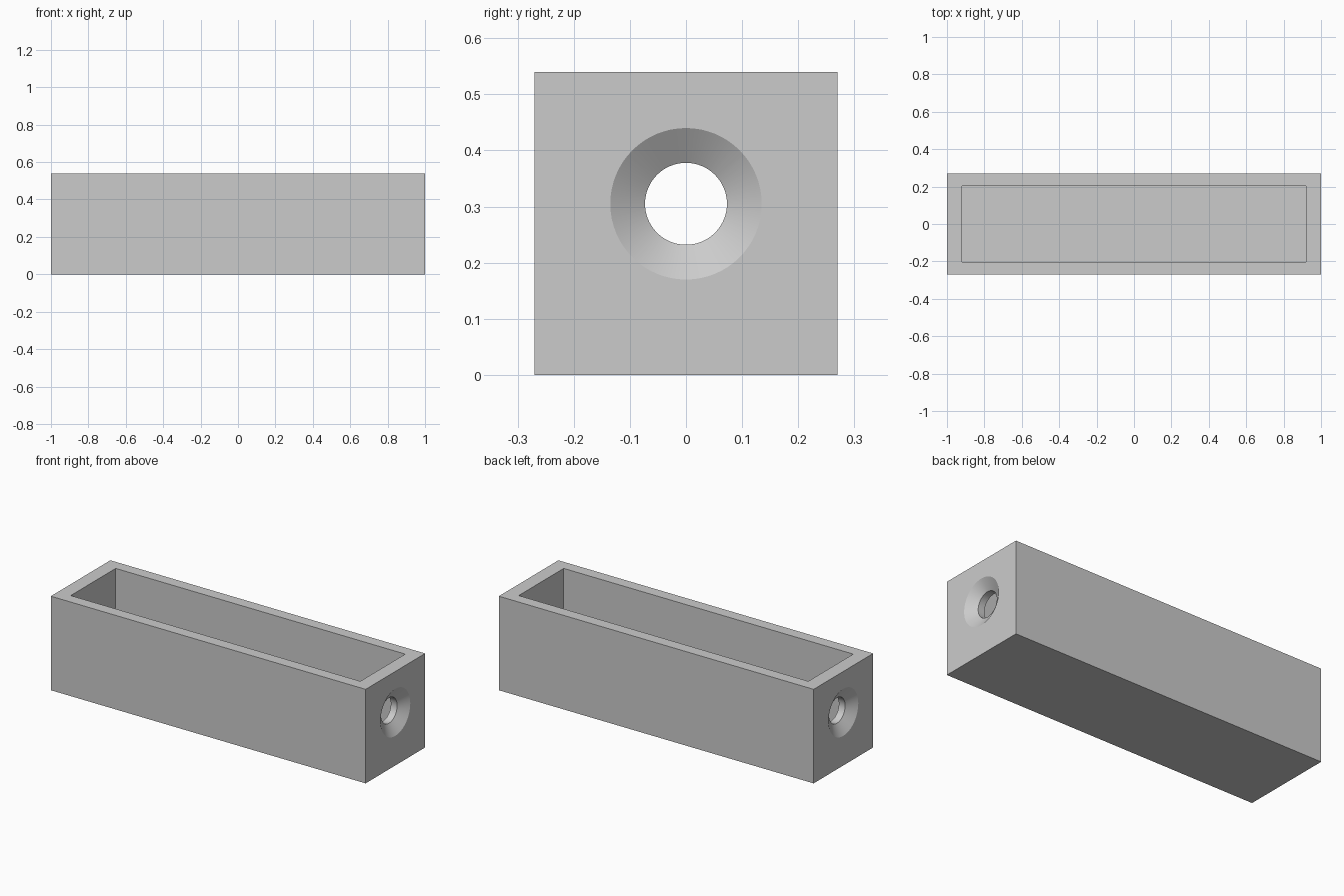
import bpy
from math import radians

# Overall sizes
LENGTH, WIDTH, HEIGHT = 2.0, 0.54, 0.54
WALL_X, WALL_Y, FLOOR = 0.08, 0.066, 0.07
HOLE_Z, HOLE_R, SINK_R, SINK_DEPTH = 0.305, 0.073, 0.135, 0.04

if "Cube" in bpy.data.objects:
    bpy.data.objects.remove(bpy.data.objects["Cube"], do_unlink=True)

grey = bpy.data.materials.new("plain_grey")
grey.use_nodes = True
colour = (0.6, 0.6, 0.6, 1)
grey.diffuse_color = colour
grey.node_tree.nodes["Principled BSDF"].inputs["Base Color"].default_value = colour


def box(name, size, bottom):
    bpy.ops.mesh.primitive_cube_add(size=1, location=(0, 0, bottom + size[2] / 2))
    ob = bpy.context.object
    ob.name = name
    ob.scale = size
    bpy.ops.object.transform_apply(location=True, scale=True)
    ob.data.materials.append(grey)
    return ob


def cone_x(name, r_low, r_high, x_low, x_high):
    """Round cutter along x, from x_low to x_high."""
    bpy.ops.mesh.primitive_cone_add(
        vertices=64, radius1=r_low, radius2=r_high, depth=x_high - x_low,
        location=((x_low + x_high) / 2, 0, HOLE_Z), rotation=(0, radians(90), 0))
    ob = bpy.context.object
    ob.name = name
    ob.data.materials.append(grey)
    return ob


def cut(target, cutter):
    mod = target.modifiers.new(cutter.name, "BOOLEAN")
    mod.operation = "DIFFERENCE"
    mod.solver = "EXACT"
    mod.object = cutter
    bpy.context.view_layer.objects.active = target
    bpy.ops.object.modifier_apply(modifier=mod.name)
    bpy.data.objects.remove(cutter, do_unlink=True)


# Open trough
trough = box("trough", (LENGTH, WIDTH, HEIGHT), 0)
cut(trough, box("cavity", (LENGTH - 2 * WALL_X, WIDTH - 2 * WALL_Y, HEIGHT), FLOOR))

# Countersunk hole through each end wall
end = LENGTH / 2
cut(trough, cone_x("bore", HOLE_R, HOLE_R, -end - 0.1, end + 0.1))
over = 0.01
wide = SINK_R + over * (SINK_R - HOLE_R) / SINK_DEPTH
cut(trough, cone_x("left_sink", HOLE_R, wide, end - SINK_DEPTH, end + over))
cut(trough, cone_x("right_sink", wide, HOLE_R, -end - over, -end + SINK_DEPTH))

# Smooth round holes, crisp edges
bpy.ops.object.select_all(action="DESELECT")
trough.select_set(True)
bpy.context.view_layer.objects.active = trough
bpy.ops.object.shade_smooth_by_angle(angle=radians(25))
